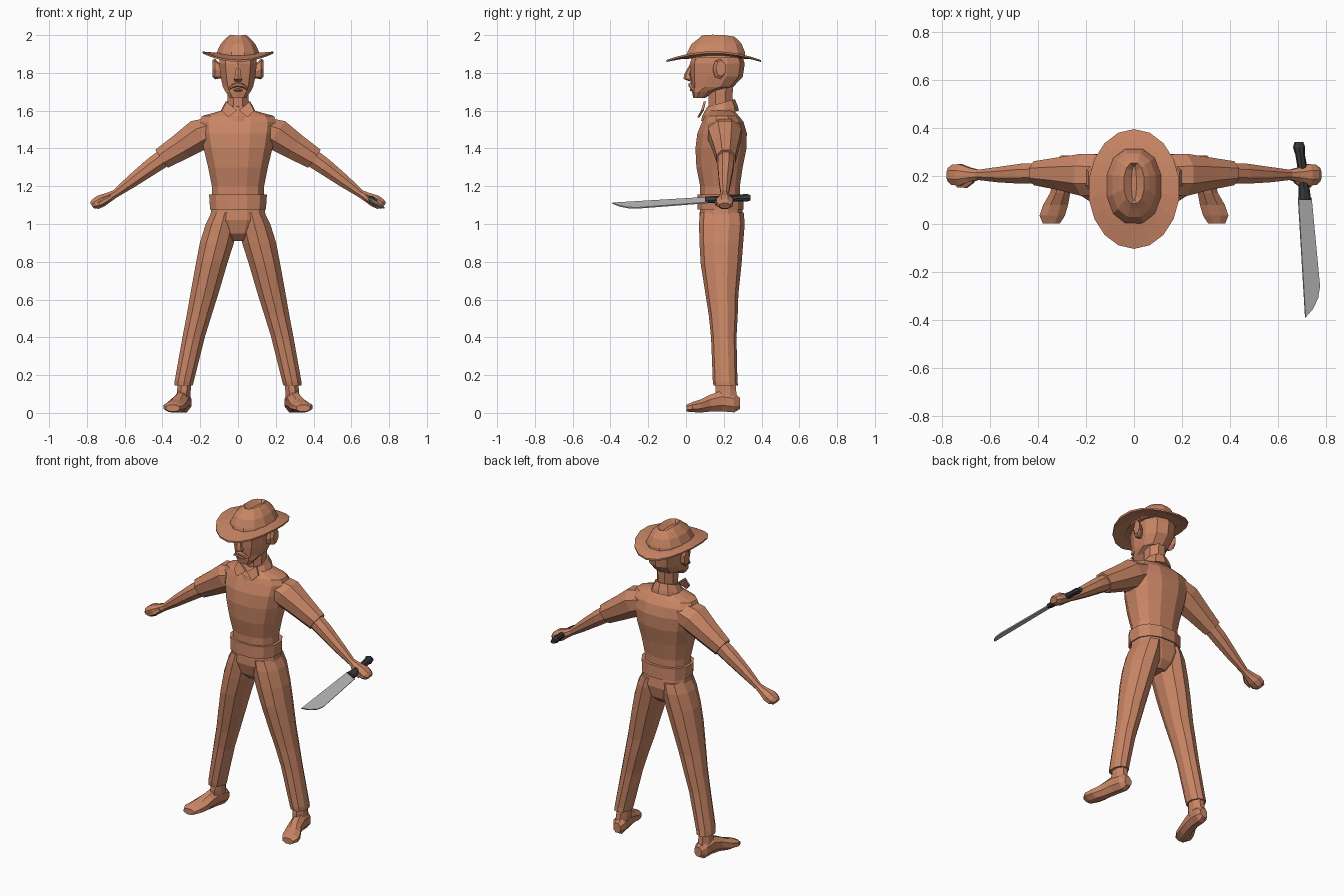
import bpy, bmesh, math
from mathutils import Vector


def material(name, rgb):
    m = bpy.data.materials.new(name)
    m.diffuse_color = (*rgb, 1)
    return m


CLAY = material("clay_brown", (0.58, 0.235, 0.13))
STEEL = material("steel_grey", (0.50, 0.50, 0.50))
GRIP = material("dark_grip", (0.04, 0.04, 0.045))
X, Y, Z = Vector((1, 0, 0)), Vector((0, 1, 0)), Vector((0, 0, 1))


def finish(name, bm, mat):
    bmesh.ops.recalc_face_normals(bm, faces=bm.faces)
    me = bpy.data.meshes.new(name)
    bm.to_mesh(me)
    bm.free()
    me.materials.append(mat)
    ob = bpy.data.objects.new(name, me)
    bpy.context.collection.objects.link(ob)
    return ob


def loft(name, rings, u=X, v=Y, n=8, power=1.0, mat=CLAY, warp=None, caps=True):
    """Skin through rings (x, y, z, radius along u, radius along v)."""
    bm = bmesh.new()
    k = math.cos(math.pi / n) ** power
    rows = []
    for x, y, z, ru, rv in rings:
        row = []
        for i in range(n):
            t = (i + 0.5) * math.tau / n
            c, s = math.cos(t), math.sin(t)
            c = math.copysign(abs(c) ** power, c) / k
            s = math.copysign(abs(s) ** power, s) / k
            p = Vector((x, y, z)) + u * (c * ru) + v * (s * rv)
            row.append(bm.verts.new(warp(p) if warp else p))
        rows.append(row)
    for a, b in zip(rows, rows[1:]):
        for i in range(n):
            j = (i + 1) % n
            bm.faces.new((a[i], a[j], b[j], b[i]))
    if caps:
        bm.faces.new(rows[0])
        bm.faces.new(rows[-1])
    return finish(name, bm, mat)


def stack(*rows):
    """Upright rings given as (z, front y, back y, half width)."""
    return [(0, (f + b) / 2, z, w, (b - f) / 2) for z, f, b, w in rows]


def plate(name, points, offset, mat=CLAY):
    """Flat polygon thickened by an offset vector."""
    bm = bmesh.new()
    face = bm.faces.new([bm.verts.new(Vector(p) - offset / 2) for p in points])
    new = bmesh.ops.extrude_face_region(bm, geom=[face], use_keep_orig=True)["geom"]
    bmesh.ops.translate(bm, vec=offset, verts=[e for e in new if isinstance(e, bmesh.types.BMVert)])
    return finish(name, bm, mat)


def flip(rings, s):
    return [(s * r[0], *r[1:]) for r in rings]


# Shirt, belt and trouser top
loft("shirt", stack((1.10, .075, .285, .135), (1.20, .075, .285, .138), (1.30, .055, .30, .158),
                    (1.40, .05, .32, .182), (1.48, .06, .322, .197), (1.54, .085, .305, .205),
                    (1.572, .10, .28, .19), (1.605, .12, .25, .07)), n=12, power=.85)
loft("belt", stack((1.078, .06, .305, .148), (1.155, .062, .302, .153)), n=12, power=.85)
loft("trouser_top", stack((.91, .13, .25, .045), (.95, .09, .29, .10),
                          (1.02, .07, .305, .15), (1.10, .075, .295, .138)), n=12, power=.85)

# Neck and tilted collar
loft("neck", stack((1.57, .12, .25, .06), (1.64, .12, .245, .055), (1.75, .12, .25, .058)))


def tilt(p):
    return p + Z * (0.28 * (p.y - 0.19))


loft("collar", stack((1.575, .085, .275, .095), (1.60, .09, .27, .088), (1.642, .115, .255, .066)),
     n=10, warp=tilt)

# Head with nose and moustache
loft("head", stack((1.668, .04, .10, .042), (1.70, .034, .15, .066), (1.725, .034, .245, .08),
                   (1.78, .028, .295, .092), (1.85, .026, .305, .10), (1.91, .05, .285, .09)),
     n=10, power=.85)
loft("nose", [(0, .03, 1.845, .010, .008), (0, .008, 1.79, .014, .016),
              (0, .012, 1.768, .022, .022), (0, .03, 1.755, .016, .008)], n=6)
loft("moustache", [(-.05, .036, 1.715, .008, .006), (-.025, .026, 1.733, .011, .010),
                   (0, .024, 1.738, .012, .010), (.025, .026, 1.733, .011, .010),
                   (.05, .036, 1.715, .008, .006)], u=Y, v=Z, n=6)
loft("lower_lip", [(-.025, .034, 1.708, .006, .004), (0, .03, 1.71, .010, .007),
                   (.025, .034, 1.708, .006, .004)], u=Y, v=Z, n=6)

# Hat crown with a lengthwise crease
loft("hat_crown", stack((1.88, .0, .315, .118), (1.91, .008, .312, .112), (1.955, .03, .295, .09),
                        (1.985, .065, .275, .062), (2.002, .085, .255, .042),
                        (1.975, .10, .24, .010)), n=12, power=.9,
     warp=lambda p: p - Z * (max(0, abs(p.y - .15) - .04) * max(0, p.z - 1.95) * 3))


# Hat brim curling up at the sides
def curl(p):
    return p + Z * (0.045 * (p.x / 0.188) ** 2)


loft("hat_brim", stack((1.875, .02, .30, .10), (1.872, -.03, .345, .14), (1.858, -.10, .392, .186),
                       (1.868, -.10, .392, .188), (1.884, -.03, .345, .14), (1.895, .02, .30, .10)),
     n=18, warp=curl)

for s, side in ((-1, "left"), (1, "right")):
    # Ear and collar flap
    loft(side + "_ear", flip([(.085, .165, 1.805, .018, .03), (.122, .175, 1.82, .03, .05),
                              (.136, .185, 1.825, .024, .04)], s), u=Y, v=Z, n=7)
    plate(side + "_collar_flap", [(s * .005, .088, 1.602), (s * .062, .10, 1.648),
                                  (s * .085, .085, 1.60), (s * .052, .066, 1.565)],
          Vector((0, .012, 0)))

    # Sleeve, forearm, fist and thumb
    across = Vector((s * .577, 0, .817))
    loft(side + "_sleeve", flip([(.12, .205, 1.505, .085, .07), (.20, .205, 1.475, .088, .085),
                                 (.30, .21, 1.41, .068, .071), (.405, .212, 1.345, .05, .058)], s),
         u=Y, v=across)
    loft(side + "_forearm", flip([(.385, .212, 1.355, .042, .048), (.46, .21, 1.303, .042, .044),
                                  (.56, .206, 1.228, .032, .034), (.65, .205, 1.160, .021, .021),
                                  (.685, .205, 1.142, .030, .026), (.725, .205, 1.122, .045, .034),
                                  (.755, .205, 1.105, .042, .030), (.773, .205, 1.097, .028, .018)], s),
         u=Y, v=across)
    loft(side + "_thumb", flip([(.67, .185, 1.145, .012, .012), (.70, .166, 1.125, .015, .015),
                                (.735, .164, 1.105, .011, .012)], s), u=Y, v=across, n=6)

    # Trouser leg with cuff
    loft(side + "_trouser_leg", flip([(.07, .19, 1.06, .07, .11), (.086, .19, 1.0, .085, .115),
                                      (.112, .187, .90, .09, .11), (.140, .186, .79, .083, .103),
                                      (.178, .19, .63, .074, .083), (.205, .197, .52, .066, .073),
                                      (.235, .20, .40, .059, .064), (.284, .207, .17, .051, .062),
                                      (.288, .21, .145, .048, .062)], s), n=10)
    # Ankle and foot
    loft(side + "_ankle", flip([(.283, .21, .19, .036, .05), (.286, .21, .12, .036, .055),
                                (.29, .215, .06, .036, .06)], s))
    loft(side + "_foot", flip([(.283, .285, .05, .024, .03), (.287, .255, .055, .040, .052),
                               (.295, .19, .063, .040, .055), (.308, .13, .052, .042, .045),
                               (.327, .08, .037, .052, .035), (.341, .035, .031, .053, .027),
                               (.345, .003, .025, .036, .018)], s), u=X, v=Z)

# Machete blade lying in a tilted plane
outline = [(.685, .11), (.74, .11), (.775, -.26), (.767, -.31), (.745, -.355), (.715, -.39)]
normal = Vector((.447, 0, .894))
plate("machete_blade", [(x, y, 1.14 - .5 * (x - .685) + .03 * (y - .1)) for x, y in outline],
      normal * .007, STEEL)
# Machete grip with flared pommel
loft("machete_grip", [(.713, .10, 1.128, .026, .014), (.710, .15, 1.13, .022, .016),
                      (.702, .24, 1.135, .020, .016), (.693, .29, 1.138, .019, .016),
                      (.689, .32, 1.139, .025, .018), (.688, .342, 1.139, .018, .012)],
     u=Vector((.894, 0, -.447)), v=normal, mat=GRIP)
